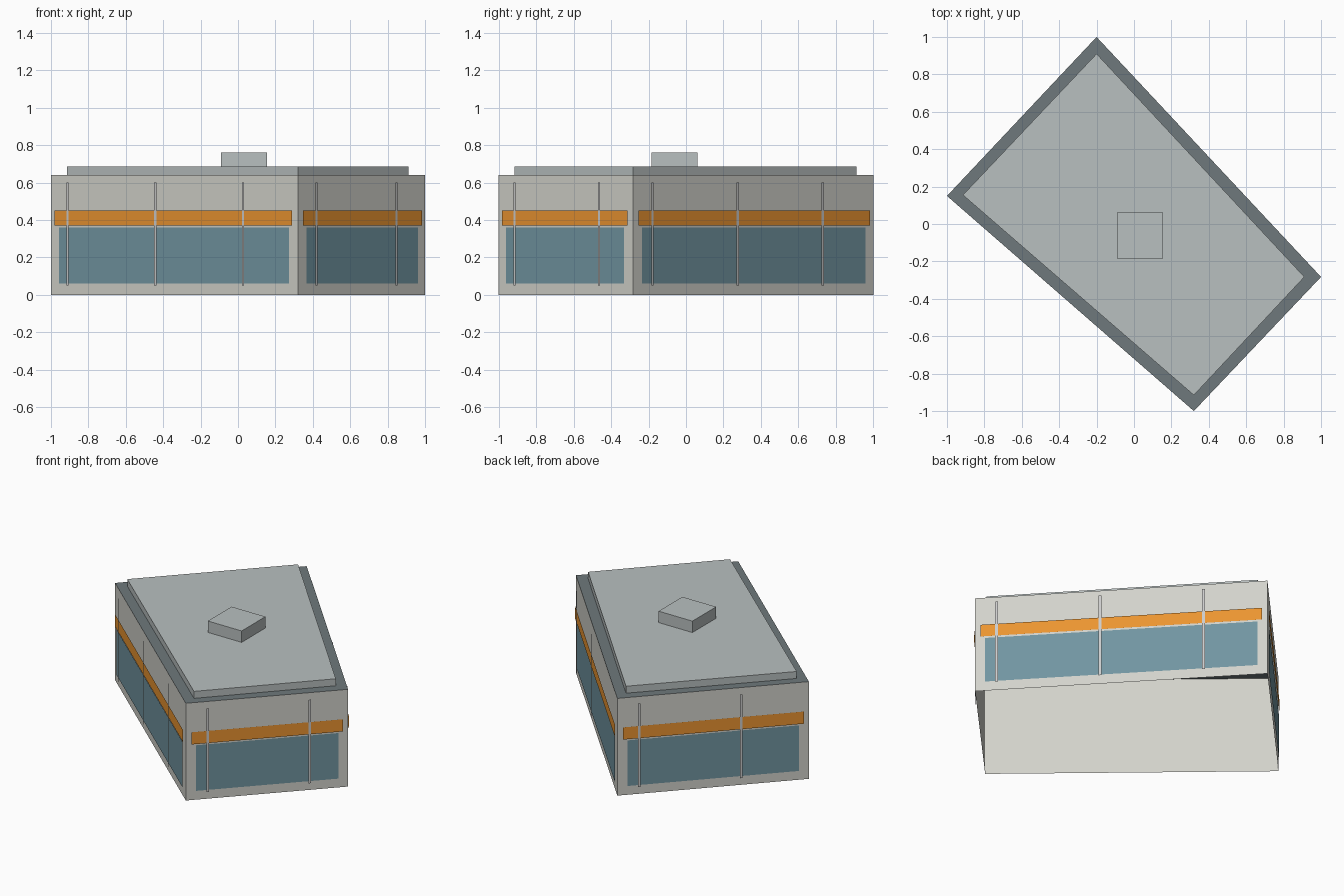
import bpy
from mathutils import Vector

if "Cube" in bpy.data.objects:
    bpy.data.objects.remove(bpy.data.objects["Cube"])


def material(name, rgb):
    # display colour converted to Blender's linear colour
    m = bpy.data.materials.new(name)
    m.diffuse_color = [(c / 255) ** 2.2 for c in rgb] + [1]
    m.use_nodes = True
    m.node_tree.nodes["Principled BSDF"].inputs["Base Color"].default_value = m.diffuse_color
    return m


WALL = material("wall_paint", (209, 209, 202))
GLASS = material("window_glass", (113, 148, 160))
BAND = material("orange_band", (234, 147, 52))
LEDGE = material("roof_ledge", (110, 120, 123))
ROOF = material("roof_grey", (183, 190, 190))
POST = material("post_paint", (204, 206, 203))


def mesh_object(name, verts, faces, mat):
    mesh = bpy.data.meshes.new(name)
    mesh.from_pydata(verts, [], faces)
    mesh.materials.append(mat)
    obj = bpy.data.objects.new(name, mesh)
    bpy.context.collection.objects.link(obj)
    return obj


def prism(name, outline, z0, z1, mat, caps=True):
    n = len(outline)
    verts = [(x, y, z) for z in (z0, z1) for x, y in outline]
    faces = [(i, (i + 1) % n, (i + 1) % n + n, i + n) for i in range(n)]
    if caps:
        faces += [tuple(reversed(range(n))), tuple(range(n, 2 * n))]
    return mesh_object(name, verts, faces, mat)


def wall_panel(name, a, b, s0, s1, z0, z1, offset, mat):
    # flat panel between distances s0 and s1 along wall a-b, held just off it
    d = (b - a).normalized()
    out = Vector((d.y, -d.x)) * offset
    p, q = a + d * s0 + out, a + d * s1 + out
    mesh_object(name, [(*p, z0), (*q, z0), (*q, z1), (*p, z1)], [(0, 1, 2, 3)], mat)


# Main walls (open underneath) and the flat deck on top
corners = [Vector(p) for p in ((-1, 0.15), (0.32, -1), (1, -0.283), (-0.2, 1))]
prism("walls", corners, 0, 0.64, WALL, caps=False)
mesh_object("roof_deck", [(*c, 0.64) for c in corners], [(0, 1, 2, 3)], LEDGE)

# Inset roof slab and rooftop unit
prism("roof_slab", [(-0.915, 0.155), (0.32, -0.915), (0.911, -0.283), (-0.2, 0.91)],
      0.64, 0.686, ROOF)
prism("rooftop_unit", [(-0.09, -0.185), (0.156, -0.185), (0.156, 0.062), (-0.09, 0.062)],
      0.686, 0.761, ROOF)

# Window strip, orange band and evenly spaced posts on each wall
for i, side in enumerate(("front", "right", "back", "left")):
    a, b = corners[i], corners[(i + 1) % 4]
    length = (b - a).length
    wall_panel(side + "_window", a, b, 0.06, length - 0.06, 0.06, 0.36, 0.005, GLASS)
    wall_panel(side + "_band", a, b, 0.032, length - 0.032, 0.37, 0.45, 0.009, BAND)
    s, k = 0.13, 1
    while s < length - 0.1:
        wall_panel(f"{side}_post_{k}", a, b, s - 0.008, s + 0.008, 0.05, 0.6, 0.014, POST)
        s, k = s + 0.622, k + 1
